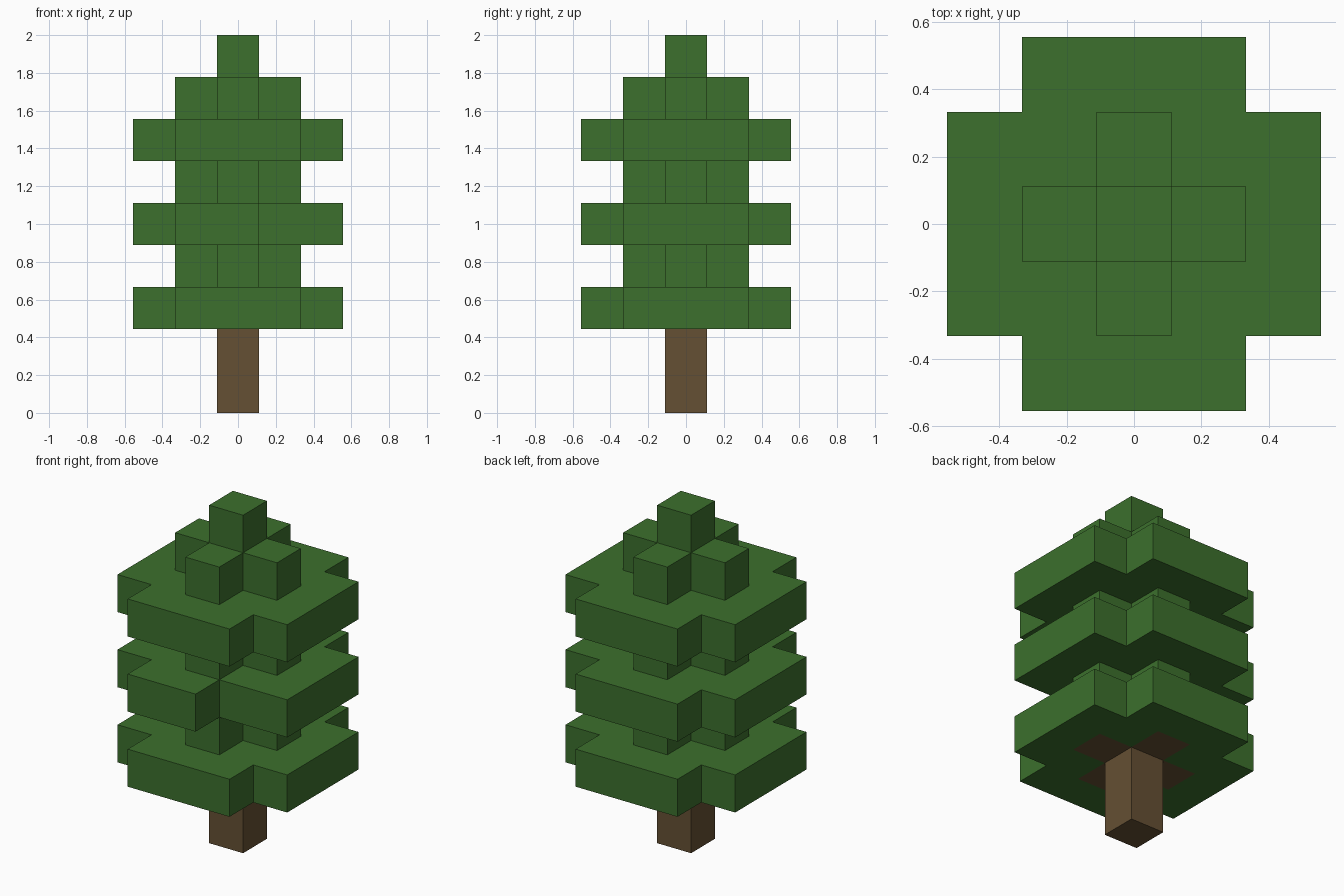
import bpy
import bmesh

cube = bpy.data.objects.get("Cube")
if cube:
    bpy.data.objects.remove(cube, do_unlink=True)

U = 2 / 9  # edge of one block


def material(name, rgb):
    mat = bpy.data.materials.new(name)
    mat.use_nodes = True
    mat.diffuse_color = (*rgb, 1)
    mat.node_tree.nodes["Principled BSDF"].inputs["Base Color"].default_value = (*rgb, 1)
    return mat


def slab(name, cells, level, height, mat):
    """Lay out square cells as a flat plan and extrude it into a closed slab."""
    bm = bmesh.new()
    for x, y in sorted(cells):
        corners = ((-.5, -.5), (.5, -.5), (.5, .5), (-.5, .5))
        bm.faces.new([bm.verts.new(((x + a) * U, (y + b) * U, level * U)) for a, b in corners])
    bmesh.ops.remove_doubles(bm, verts=bm.verts[:], dist=0.001)
    result = bmesh.ops.extrude_face_region(bm, geom=bm.faces[:], use_keep_orig=True)
    top = [g for g in result["geom"] if isinstance(g, bmesh.types.BMVert)]
    bmesh.ops.translate(bm, verts=top, vec=(0, 0, height * U))
    bmesh.ops.recalc_face_normals(bm, faces=bm.faces[:])
    mesh = bpy.data.meshes.new(name)
    bm.to_mesh(mesh)
    bm.free()
    mesh.materials.append(mat)
    obj = bpy.data.objects.new(name, mesh)
    bpy.context.collection.objects.link(obj)
    return obj


leaf = material("leaf_green", (0.045, 0.162, 0.026))
bark = material("bark_brown", (0.130, 0.080, 0.033))

# Plans of the layers, in block units
span = range(-2, 3)
single = {(0, 0)}
cross = {(x, y) for x in span for y in span if abs(x) + abs(y) <= 1}
wide = {(x, y) for x in span for y in span if abs(x) + abs(y) < 4}

# Trunk and the branches hidden inside the lowest foliage
slab("trunk", single, 0, 2, bark)
slab("branch_base", cross, 2, 1, bark)

# Wide foliage tiers; the middle one lacks a block at the front
slab("lower_foliage", wide - cross, 2, 1, leaf)
slab("middle_foliage", wide - {(1, -2)}, 4, 1, leaf)
slab("upper_foliage", wide, 6, 1, leaf)

# Narrow cross tiers between and above them
for name, level in (("lower_cross", 3), ("middle_cross", 5), ("upper_cross", 7)):
    slab(name, cross, level, 1, leaf)

# Tip
slab("tree_tip", single, 8, 1, leaf)
